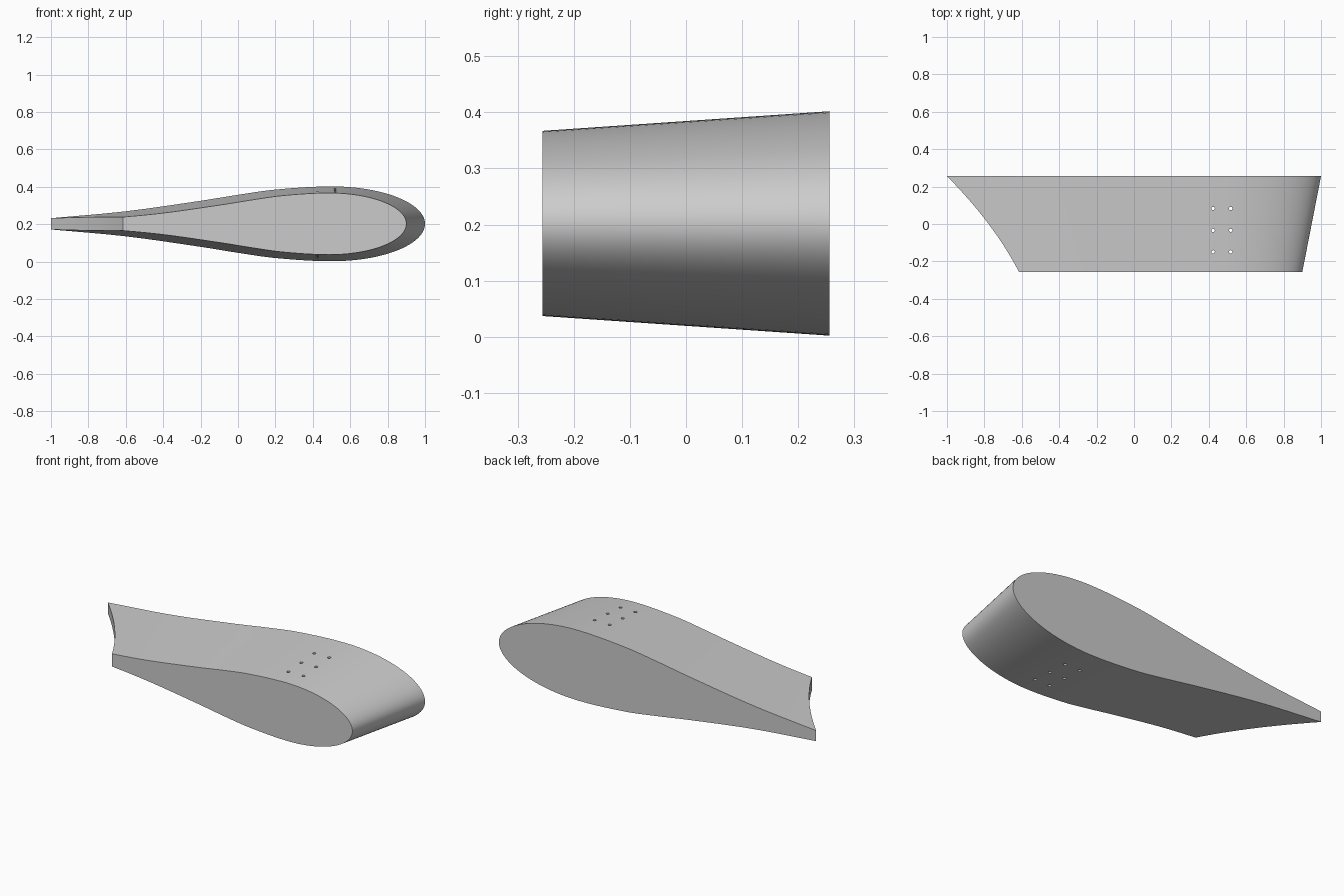
import bpy, bmesh, math

cube = bpy.data.objects.get("Cube")
if cube:
    bpy.data.objects.remove(cube, do_unlink=True)

MID_Z, HALF_SPAN = 0.202, 0.256
ROWS, TAIL_STEPS, NOSE_STEPS = 16, 28, 28
# Half thickness of the tail at stations along the chord
TAIL = [(-1, .03), (-.6, .067), (-.2, .123), (0, .155), (.2, .183), (.5, .2)]

grey = bpy.data.materials.new("light_grey")
grey.use_nodes = True
colour = (0.6, 0.6, 0.6, 1)
grey.diffuse_color = colour
grey.node_tree.nodes["Principled BSDF"].inputs["Base Color"].default_value = colour


def slope(i):
    if i == len(TAIL) - 1:
        return 0
    a, b = TAIL[max(i - 1, 0)], TAIL[i + 1]
    return (b[1] - a[1]) / (b[0] - a[0])


def tail_thickness(u):
    # Smooth cubic through the tail stations
    i = max(k for k in range(len(TAIL) - 1) if k == 0 or u >= TAIL[k][0])
    (x0, h0), (x1, h1) = TAIL[i], TAIL[i + 1]
    d = x1 - x0
    t = (u - x0) / d
    return (h0 * (1 + 2 * t) * (1 - t) ** 2 + h1 * t * t * (3 - 2 * t)
            + d * t * (1 - t) * (slope(i) * (1 - t) - slope(i + 1) * t))


def section(y):
    # Teardrop outline, tapered along the span, cut off by the curved tail edge
    v = y / HALF_SPAN
    scale = 0.9125 + 0.0875 * v
    shift = 0.0375 * (1 - v)
    tail_x = -0.8075 - 0.1925 * v + 0.03 * (1 - v * v)
    start = (tail_x - shift) / scale
    upper = []
    for i in range(TAIL_STEPS):
        u = start + (0.5 - start) * i / TAIL_STEPS
        upper.append((u, tail_thickness(u)))
    for i in range(NOSE_STEPS + 1):
        a = math.pi / 2 * (1 - i / NOSE_STEPS)
        upper.append((0.5 + 0.5 * math.cos(a), 0.2 * math.sin(a)))
    loop = upper + [(u, -h) for u, h in reversed(upper[:-1])]
    return [(u * scale + shift, y, MID_Z + h * scale) for u, h in loop]


# Foil body lofted through the sections
bm = bmesh.new()
rings = [[bm.verts.new(p) for p in section(HALF_SPAN * (2 * r / ROWS - 1))]
         for r in range(ROWS + 1)]
for a, b in zip(rings, rings[1:]):
    for i in range(len(a)):
        j = (i + 1) % len(a)
        bm.faces.new((a[i], a[j], b[j], b[i]))
bm.faces.new(rings[0])
bm.faces.new(rings[-1])
bmesh.ops.recalc_face_normals(bm, faces=bm.faces)
mesh = bpy.data.meshes.new("foil_body")
bm.to_mesh(mesh)
bm.free()
mesh.materials.append(grey)
body = bpy.data.objects.new("foil_body", mesh)
bpy.context.collection.objects.link(body)

# Six through holes
bm = bmesh.new()
for x in (0.423, 0.517):
    for y in (0.083, -0.034, -0.149):
        ret = bmesh.ops.create_cone(bm, cap_ends=True, segments=16,
                                    radius1=0.009, radius2=0.009, depth=1)
        bmesh.ops.translate(bm, verts=ret["verts"], vec=(x, y, MID_Z))
cut_mesh = bpy.data.meshes.new("hole_cutter")
bm.to_mesh(cut_mesh)
bm.free()
cut_mesh.materials.append(grey)
cutter = bpy.data.objects.new("hole_cutter", cut_mesh)
cutter.hide_render = True
bpy.context.collection.objects.link(cutter)

cut = body.modifiers.new("holes", "BOOLEAN")
cut.operation = "DIFFERENCE"
cut.solver = "EXACT"
cut.object = cutter
bpy.ops.object.select_all(action="DESELECT")
body.select_set(True)
bpy.context.view_layer.objects.active = body
bpy.ops.object.modifier_apply(modifier=cut.name)
bpy.data.objects.remove(cutter, do_unlink=True)
bpy.ops.object.shade_smooth_by_angle(angle=math.radians(30))
